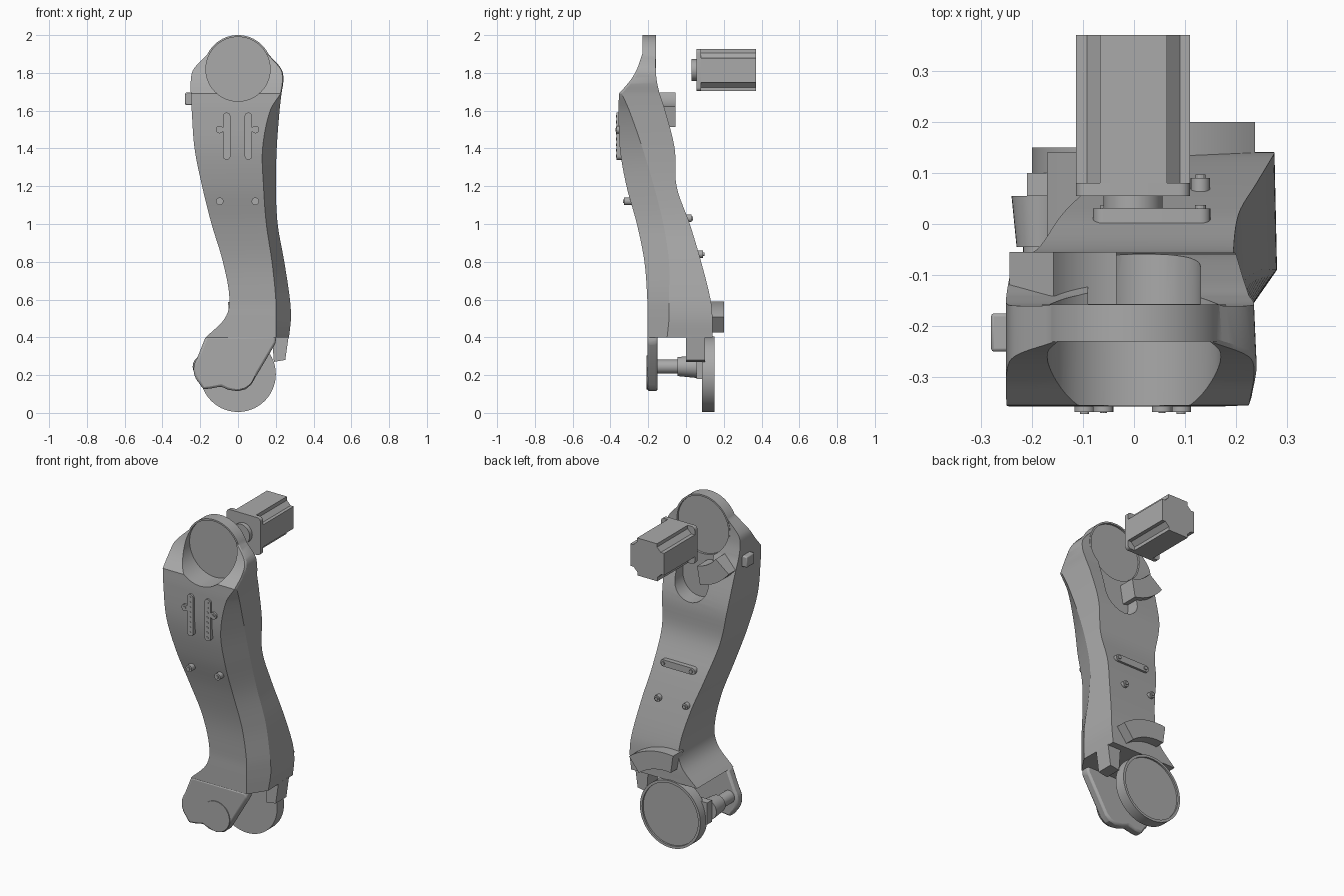
import bpy, bmesh, math
from mathutils import Matrix, Vector

cube = bpy.data.objects.get("Cube")
if cube:
    bpy.data.objects.remove(cube)

grey = bpy.data.materials.new("machined grey")
grey.use_nodes = True
colour = (0.4, 0.4, 0.4, 1)
grey.diffuse_color = colour
grey.node_tree.nodes["Principled BSDF"].inputs["Base Color"].default_value = colour


def finish(bm, name):
    bmesh.ops.recalc_face_normals(bm, faces=bm.faces)
    mesh = bpy.data.meshes.new(name)
    bm.to_mesh(mesh)
    bm.free()
    obj = bpy.data.objects.new(name, mesh)
    bpy.context.collection.objects.link(obj)
    mesh.materials.append(grey)
    return obj


def prism(name, outline, front, back):
    """Extrude an x-z outline along y."""
    bm = bmesh.new()
    face = bm.faces.new([bm.verts.new((x, front, z)) for x, z in outline])
    out = bmesh.ops.extrude_face_region(bm, geom=[face])
    moved = [v for v in out["geom"] if isinstance(v, bmesh.types.BMVert)]
    bmesh.ops.translate(bm, verts=moved, vec=(0, back - front, 0))
    return finish(bm, name)


def cylinder(name, x, z, front, back, radius, radius_back=None, sides=64):
    bm = bmesh.new()
    turn = Matrix.Translation((x, (front + back) / 2, z)) @ Matrix.Rotation(-math.pi / 2, 4, "X")
    bmesh.ops.create_cone(bm, cap_ends=True, segments=sides, radius1=radius,
                          radius2=radius_back or radius, depth=back - front, matrix=turn)
    return finish(bm, name)


def arc(x, z, radius, start, end, steps=16):
    angles = [math.radians(start + (end - start) * i / steps) for i in range(steps + 1)]
    return [(x + radius * math.cos(a), z + radius * math.sin(a)) for a in angles]


def slot(x, z, half, radius, upright):
    """Outline of a round-ended bar."""
    dx, dz = (0, half) if upright else (half, 0)
    turn = 0 if upright else -90
    return (arc(x + dx, z + dz, radius, turn, turn + 180, 8)
            + arc(x - dx, z - dz, radius, turn + 180, turn + 360, 8))


def bevel(obj, width, segments=2):
    mod = obj.modifiers.new("edge", "BEVEL")
    mod.width, mod.segments, mod.limit_method = width, segments, "ANGLE"


def combine(obj, other, operation):
    mod = obj.modifiers.new(operation, "BOOLEAN")
    mod.operation, mod.object, mod.solver = operation, other, "EXACT"
    bpy.context.view_layer.objects.active = obj
    bpy.ops.object.modifier_apply(modifier=mod.name)
    bpy.data.objects.remove(other)


# Arm sections: z, left x, front crease x, right x, front y, side crease y, back y
lower = [(.4, -.17, .2, .27, -.205, -.1, .14), (.5, -.07, .2, .28, -.205, -.09, .14),
         (.6, -.045, .2, .275, -.205, -.09, .13), (.8, -.08, .18, .245, -.22, -.09, .08),
         (1, -.14, .15, .21, -.26, -.12, .02), (1.2, -.19, .135, .2, -.315, -.17, -.05),
         (1.4, -.23, .13, .205, -.35, -.23, -.06), (1.6, -.245, .17, .22, -.357, -.3, -.11),
         (1.69, -.25, .225, .23, -.355, -.34, -.14)]
upper = [lower[-1], (1.76, -.25, .235, .24, -.295, -.28, -.155),
         (1.82, -.235, .225, .23, -.26, -.25, -.16), (1.9, -.16, .155, .16, -.232, -.225, -.16)]


def smooth(rows, steps=6):
    """Hermite interpolation of section rows along z."""
    def slope(i, k):
        a, b = rows[max(i - 1, 0)], rows[min(i + 1, len(rows) - 1)]
        return (b[k] - a[k]) / (b[0] - a[0])
    result = []
    for i in range(len(rows) - 1):
        a, b = rows[i], rows[i + 1]
        h = b[0] - a[0]
        for s in range(steps):
            t = s / steps
            w = t * t * (3 - 2 * t)
            result.append([a[k] * (1 - w) + b[k] * w + h * t * (1 - t)
                           * ((1 - t) * slope(i, k) - t * slope(i + 1, k)) for k in range(7)])
    return result + [rows[-1]]


# Main arm, lofted through the sections
bm = bmesh.new()
rings = []
for z, left, crease, right, front, side, back in smooth(lower)[:-1] + smooth(upper):
    corners = [(left, front), (crease, front), (right, side), (right - .005, back), (left, back)]
    rings.append([bm.verts.new((x, y, z)) for x, y in corners])
for a, b in zip(rings, rings[1:]):
    for i in range(5):
        j = (i + 1) % 5
        bm.faces.new((a[i], a[j], b[j], b[i]))
bm.faces.new(rings[0])
bm.faces.new(rings[-1])
arm = finish(bm, "arm_body")

# Upper joint ring with pockets on both sides
TOP = 1.82
combine(arm, cylinder("ring", 0, TOP, -.23, -.158, .18, sides=96), "UNION")
combine(arm, cylinder("front_pocket", 0, TOP, -.5, -.215, .17, sides=96), "DIFFERENCE")
combine(arm, cylinder("back_pocket", 0, TOP, -.17, .1, .17, sides=96), "DIFFERENCE")
channel = arc(.02, 1.5, .11, 180, 360) + [(.13, TOP), (-.09, TOP)]
combine(arm, prism("channel", channel, -.157, .2), "DIFFERENCE")

# Lower front flap with its round cover
flap = prism("lower_flap", [(.2, .405), (.2, .37), (.07, .15), (.04, .125), (0, .115), (-.05, .122),
                            (-.09, .14), (-.14, .13), (-.185, .125)]
             + arc(-.13, .23, .105, 225, 145, 8) + [(-.17, .405)], -.205, -.15)
bevel(flap, .012)
cylinder("flap_cover", 0, .215, -.21, -.2, .09)

# Lower joint disc with a recessed back, and its stepped post
disc = cylinder("lower_disc", 0, .205, .085, .15, .2, sides=96)
combine(disc, cylinder("disc_recess", 0, .205, .14, .2, .185, sides=96), "DIFFERENCE")
cylinder("post_pin", -.18, .245, -.16, -.045, .037, sides=32)
cylinder("post_sleeve", -.18, .245, -.045, .055, .05, .06, sides=32)
prism("post_foot", [(-.21, .18), (-.1, .18), (-.1, .31), (-.21, .31)], .055, .1)
prism("side_bracket", [(.19, .27), (.25, .28), (.268, .405), (.18, .405)], .0, .1)

# Curved stops on the back
prism("lower_stop", arc(0, .205, .385, 52, 98) + arc(0, .205, .28, 98, 52), .1, .2)
prism("upper_stop", arc(0, TOP, .31, 218, 260) + arc(0, TOP, .2, 260, 218), -.18, -.055)

# Front rails with drilled marks and side tabs
for side, x in (("right", -.06), ("left", .055)):
    prism(side + "_rail", slot(x, 1.465, .105, .02, True), -.368, -.32)
    for i in range(8):
        cylinder(f"{side}_rail_pin_{i + 1}", x, 1.36 + i * .03, -.37, -.36, .007, sides=10)
    tab = x + math.copysign(.037, x)
    cylinder(side + "_rail_tab", tab, 1.5, -.368, -.33, .02, sides=20)
    cylinder(side + "_tab_screw", tab, 1.5, -.372, -.36, .009, sides=12)
    cylinder(side + "_front_boss", tab, 1.12, -.328, -.27, .02, sides=20)
    cylinder(side + "_front_screw", tab, 1.12, -.334, -.32, .01, sides=12)

# Back bar and bosses
prism("back_bar", slot(.035, 1.03, .095, .02, False), -.02, .03)
for side, x in (("left", .13), ("right", -.055)):
    cylinder(side + "_bar_screw", x, 1.03, .02, .037, .011, sides=12)
    cylinder(side + "_back_boss", x, .84, .04, .09, .019, sides=20)
    cylinder(side + "_back_screw", x, .84, .08, .097, .01, sides=12)

# Small clip on the shoulder
clip = prism("shoulder_clip", [(-.28, 1.63), (-.235, 1.63), (-.235, 1.695), (-.28, 1.695)], -.25, -.175)
bevel(clip, .006)

# Motor: notched body, flange and pilot
quarter = [Vector(p) for p in ((.112, .065), (.092, .065), (.067, .09), (.067, .112))]
outline = []
for turn in range(4):
    for p in quarter:
        q = Matrix.Rotation(turn * math.pi / 2, 2) @ p
        outline.append((q.x - .002, q.y + 1.815))
prism("motor_body", outline, .08, .37)
flange = []
for turn in range(4):
    sx, sz = ((1, 1), (-1, 1), (-1, -1), (1, -1))[turn]
    flange += arc(-.002 + sx * .092, 1.815 + sz * .092, .02, turn * 90, turn * 90 + 90, 6)
prism("motor_flange", flange, .055, .08)
cylinder("motor_pilot", -.002, 1.815, .03, .056, .058)

# Smooth shading with sharp edges kept
bpy.ops.object.select_all(action="DESELECT")
for obj in bpy.context.scene.objects:
    if obj.type == "MESH":
        obj.select_set(True)
        bpy.context.view_layer.objects.active = obj
bpy.ops.object.shade_smooth_by_angle(angle=math.radians(25))
